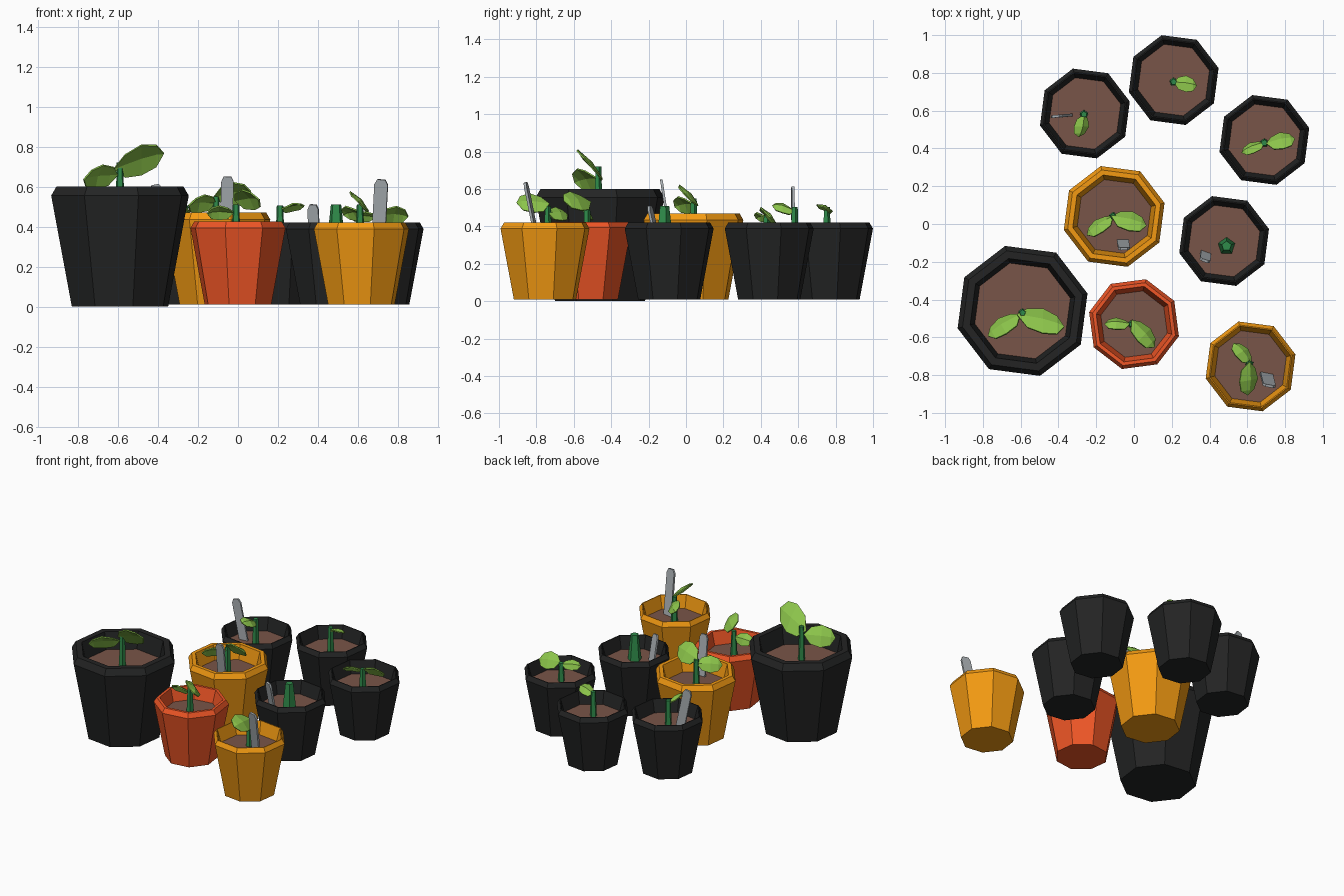
import bpy, math
from mathutils import Vector as V

if "Cube" in bpy.data.objects:
    bpy.data.objects.remove(bpy.data.objects["Cube"])


def material(name, hexcol):
    def lin(c):
        c /= 255
        return c / 12.92 if c <= 0.04045 else ((c + 0.055) / 1.055) ** 2.4
    m = bpy.data.materials.new(name)
    m.diffuse_color = [lin(int(hexcol[i:i + 2], 16)) for i in (0, 2, 4)] + [1]
    m.use_nodes = True
    m.node_tree.nodes["Principled BSDF"].inputs["Base Color"].default_value = m.diffuse_color
    return m


BLACK = material("black", "232424")
YELLOW = material("yellow", "F39A12")
RED = material("red", "F05626")
SOIL = material("soil", "795548")
LEAF = material("leaf", "8BC34A")
STEM = material("stem", "2F8B4A")
GREY = material("grey", "A9AFB3")


def make(name, verts, faces, mat):
    me = bpy.data.meshes.new(name)
    me.from_pydata([tuple(v) for v in verts], [], faces)
    me.materials.append(mat)
    ob = bpy.data.objects.new(name, me)
    bpy.context.collection.objects.link(ob)
    return ob


# Stack of polygon rings, optionally capped
def lathe(name, rings, n, rot, mat, top=True, bottom=True):
    verts, faces = [], []
    for c, r in rings:
        for i in range(n):
            a = math.radians(rot) + i * 2 * math.pi / n
            verts.append((c[0] + r * math.cos(a), c[1] + r * math.sin(a), c[2]))
    for k in range(len(rings) - 1):
        for i in range(n):
            j = (i + 1) % n
            faces.append((k * n + i, k * n + j, k * n + n + j, k * n + n + i))
    if bottom:
        faces.append(tuple(reversed(range(n))))
    if top:
        faces.append(tuple(range(len(verts) - n, len(verts))))
    return make(name, verts, faces, mat)


# Octagonal pot with chamfered rim, plus soil disc
def pot(name, x, y, r, h, soil_r, soil_z, mat, rot=15, z0=0.01):
    b = h * 0.075
    rings = [(0.7 * r, z0), (r, h - b), (r - 0.6 * b, h),
             (soil_r + 0.025, h), (soil_r, soil_z)]
    lathe(name, [((x, y, z), q) for q, z in rings], 8, rot, mat, top=False)
    lathe(name + "_soil", [((x, y, soil_z), soil_r)], 8, rot, SOIL, bottom=False)


def stem(name, x, y, z0, z1, r0=0.024, r1=0.017):
    lathe(name, [((x, y, z0), r0), ((x, y, z1), r1)], 5, 18, STEM)


# Folded leaf blade from base to tip, w = half width vector
def leaf(name, base, tip, w):
    base, tip, w = V(base), V(tip), V(w)
    d = tip - base
    n = d.cross(w).normalized()
    if n.z < 0:
        n = -n
    verts, faces = [base], []
    for t, s, bow in ((0.22, 0.75, 0.006), (0.55, 1.0, 0.012), (0.85, 0.72, 0.006)):
        c = base + d * t + n * bow
        verts += [c - w * s - n * 0.014, c, c + w * s - n * 0.014]
    verts.append(tip - n * 0.008)
    faces = [(0, 2, 1), (0, 3, 2)]
    for k in (1, 4):
        faces += [(k, k + 1, k + 4, k + 3), (k + 1, k + 2, k + 5, k + 4)]
    faces += [(7, 8, 10), (8, 9, 10)]
    if d.cross(w).z > 0:
        pass
    else:
        faces = [f[::-1] for f in faces]
    ob = make(name, verts, faces, LEAF)
    m = ob.modifiers.new("thickness", "SOLIDIFY")
    m.thickness = 0.008
    m.offset = 0


# Round-topped plant tag leaning from bottom to top
def tag(name, bot, top, wdir, half=0.031, th=0.014):
    bot, top = V(bot), V(top)
    u = (top - bot).normalized()
    w = V(wdir)
    w = (w - u * w.dot(u)).normalized()
    n = w.cross(u) * th / 2
    L = (top - bot).length
    prof = [(-half, 0), (half, 0), (half, L - 0.025), (half * 0.6, L),
            (-half * 0.6, L), (-half, L - 0.025)]
    pts = [bot + w * a + u * b for a, b in prof]
    k = len(pts)
    verts = [p + n for p in pts] + [p - n for p in pts]
    faces = [tuple(reversed(range(k))), tuple(range(k, 2 * k))]
    faces += [(i, (i + 1) % k, (i + 1) % k + k, i + k) for i in range(k)]
    make(name, verts, [f[::-1] for f in faces], GREY)


# Pots
pot("large_black_pot", -0.59, -0.46, 0.356, 0.60, 0.262, 0.48, BLACK, z0=0)
pot("middle_yellow_pot", -0.105, 0.04, 0.276, 0.47, 0.202, 0.37, YELLOW)
pot("red_pot", 0.0, -0.53, 0.246, 0.425, 0.182, 0.335, RED, rot=30)
pot("small_yellow_pot", 0.617, -0.754, 0.246, 0.42, 0.196, 0.33, YELLOW)
for i, (x, y) in enumerate([(0.477, -0.09), (0.69, 0.445), (0.21, 0.762), (-0.26, 0.585)]):
    pot(f"small_black_pot_{i + 1}", x, y, 0.246, 0.42, 0.196, 0.33, BLACK)

# Stems
for i, s in enumerate([(-0.59, -0.47, 0.47, 0.72), (-0.11, 0.04, 0.36, 0.55),
                       (-0.01, -0.53, 0.33, 0.51), (0.61, -0.74, 0.32, 0.51),
                       (0.69, 0.43, 0.32, 0.46), (0.21, 0.752, 0.32, 0.505),
                       (-0.265, 0.58, 0.32, 0.505)]):
    stem(f"stem_{i + 1}", *s)
stem("thick_sprout", 0.49, -0.117, 0.32, 0.51, 0.048, 0.027)

# Leaves
leaves = [
    ((-0.62, -0.48, 0.69), (-0.37, -0.54, 0.77), (0.0, 0.065, -0.075)),
    ((-0.60, -0.48, 0.66), (-0.775, -0.59, 0.64), (-0.02, 0.04, -0.06)),
    ((-0.12, 0.04, 0.55), (0.065, -0.005, 0.58), (0.01, 0.05, -0.055)),
    ((-0.11, 0.04, 0.52), (-0.25, -0.055, 0.51), (-0.02, 0.03, -0.045)),
    ((-0.015, -0.51, 0.53), (0.11, -0.65, 0.54), (0.033, 0.033, -0.05)),
    ((-0.02, -0.53, 0.47), (-0.155, -0.525, 0.47), (0.0, 0.03, -0.035)),
    ((0.61, -0.73, 0.52), (0.605, -0.905, 0.53), (0.047, 0.01, -0.05)),
    ((0.62, -0.74, 0.47), (0.53, -0.63, 0.465), (0.032, 0.018, -0.035)),
    ((0.70, 0.425, 0.46), (0.85, 0.455, 0.455), (-0.01, 0.042, -0.045)),
    ((0.69, 0.43, 0.45), (0.57, 0.38, 0.45), (-0.012, 0.025, -0.025)),
    ((0.21, 0.75, 0.485), (0.33, 0.735, 0.51), (0.0, 0.042, -0.018)),
    ((-0.265, 0.58, 0.48), (-0.29, 0.463, 0.515), (0.038, 0.0, -0.025)),
]
for i, l in enumerate(leaves):
    leaf(f"leaf_{i + 1}", *l)

# Plant tags
tag("tag_middle_yellow", (-0.06, -0.085, 0.34), (-0.052, -0.132, 0.65), (1, 0, 0))
tag("tag_small_yellow", (0.70, -0.79, 0.3), (0.717, -0.858, 0.635), (1, -0.2, 0), 0.034)
tag("tag_black_back", (-0.35, 0.575, 0.3), (-0.415, 0.57, 0.61), (1, 0.1, 0))
tag("tag_black_front", (0.38, -0.15, 0.31), (0.376, -0.195, 0.51), (1, -0.35, 0), 0.028)
